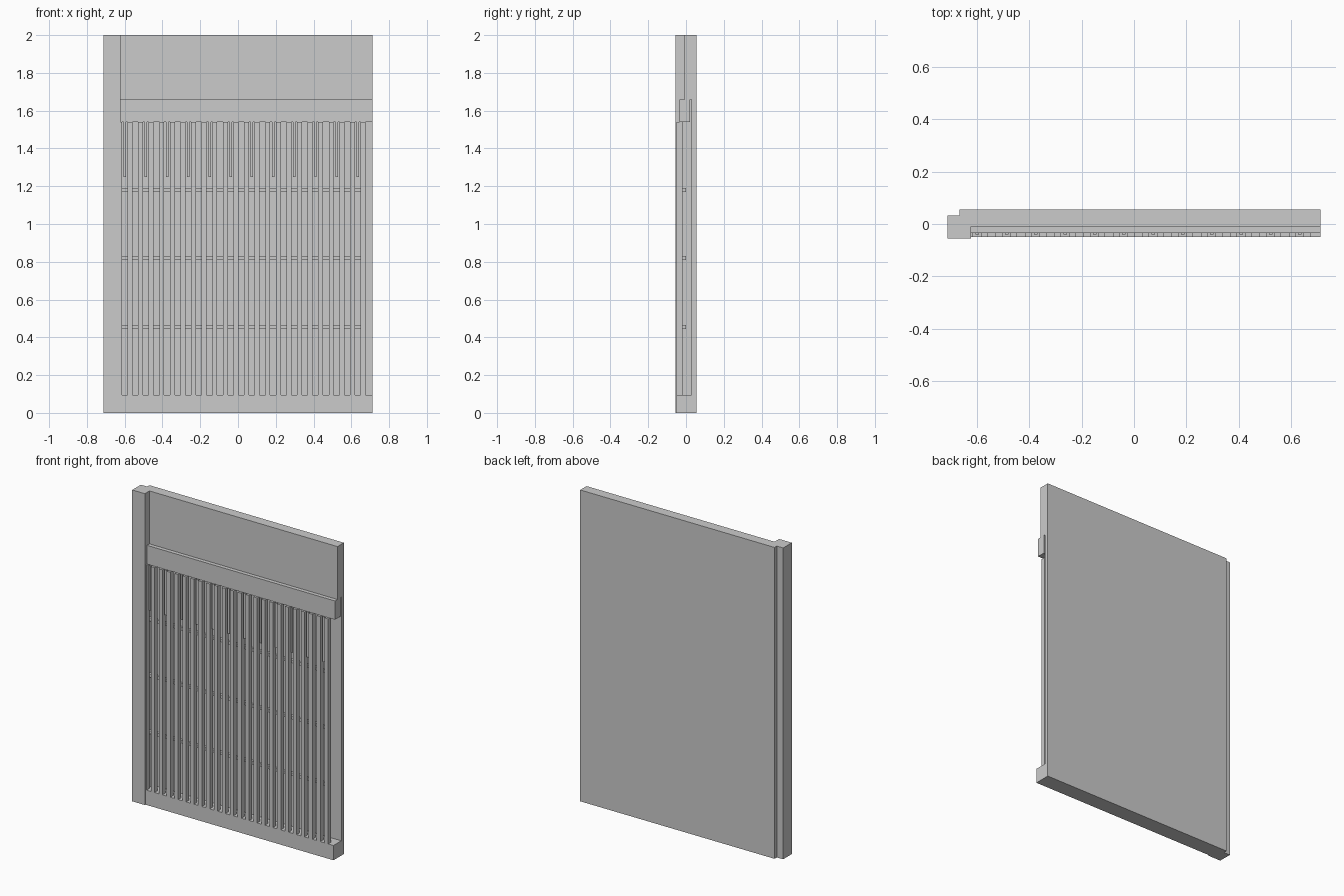
import bpy, bmesh

if "Cube" in bpy.data.objects:
    bpy.data.objects.remove(bpy.data.objects["Cube"])

grey = bpy.data.materials.new("plain_grey")
grey.diffuse_color = (0.6, 0.6, 0.6, 1)
grey.use_nodes = True
grey.node_tree.nodes["Principled BSDF"].inputs["Base Color"].default_value = grey.diffuse_color


def prism(name, pts, lo, hi, axis):
    """Extrude a closed profile: axis 'z' takes (x, y) points, 'x' takes (y, z) points."""
    def place(p, t):
        return (p[0], p[1], t) if axis == "z" else (t, p[0], p[1])
    bm = bmesh.new()
    face = bm.faces.new([bm.verts.new(place(p, lo)) for p in pts])
    ext = bmesh.ops.extrude_face_region(bm, geom=[face])
    verts = [g for g in ext["geom"] if isinstance(g, bmesh.types.BMVert)]
    a, b = place((0, 0), lo), place((0, 0), hi)
    bmesh.ops.translate(bm, verts=verts, vec=[q - p for p, q in zip(a, b)])
    bmesh.ops.recalc_face_normals(bm, faces=bm.faces)
    return finish(name, bm)


def boxes(name, items):
    """One object from boxes given as (x0, x1, y0, y1, z0, z1)."""
    bm = bmesh.new()
    for x0, x1, y0, y1, z0, z1 in items:
        made = bmesh.ops.create_cube(bm, size=1)["verts"]
        for v in made:
            v.co = (x1 if v.co.x > 0 else x0,
                    y1 if v.co.y > 0 else y0,
                    z1 if v.co.z > 0 else z0)
    return finish(name, bm)


def finish(name, bm):
    me = bpy.data.meshes.new(name)
    bm.to_mesh(me)
    bm.free()
    me.materials.append(grey)
    ob = bpy.data.objects.new(name, me)
    bpy.context.collection.objects.link(ob)
    return ob


LEFT, INNER, RIGHT = -0.713, -0.623, 0.713
FRONT, BACK = -0.0555, 0.0555
FACE = -0.049            # shared front plane of the base and slats
Z0, Z1, Z2 = 0.095, 1.54, 1.66
PITCH = 0.0561

# side post with a rebate on its back corner
prism("side_post", [(LEFT, FRONT), (INNER, FRONT), (INNER, BACK),
                    (-0.668, BACK), (-0.668, 0.032), (LEFT, 0.032)], 0, 2, "z")

# base rail, thin back wall and thick upper panel in one section
prism("panel_body", [(FACE, 0), (BACK, 0), (BACK, 2), (-0.009, 2), (-0.009, Z2),
                     (0.03, Z2), (0.03, Z0), (FACE, Z0)], INNER, RIGHT, "x")

# ledge rail above the slats, with a slot left behind it
boxes("ledge_rail", [(INNER, RIGHT, -0.034, 0.021, Z1, Z2)])

# vertical slats, plus the narrow strip beside the post
slats = [(INNER, -0.615, FACE, -0.0185, Z0, Z1)]
slats += [(-0.585 + PITCH * i, -0.559 + PITCH * i, FACE, -0.0185, Z0, Z1) for i in range(23)]
boxes("slats", slats)

# cross rods behind the slats
boxes("cross_rods", [(INNER, 0.662, -0.0185, 0.0, z, z + 0.02) for z in (0.445, 0.81, 1.17)])

# short pegs in every second gap
boxes("short_pegs", [(-0.606 + 2 * PITCH * i, -0.593 + 2 * PITCH * i, -0.04, -0.0185, 1.25, Z1)
                     for i in range(12)])
